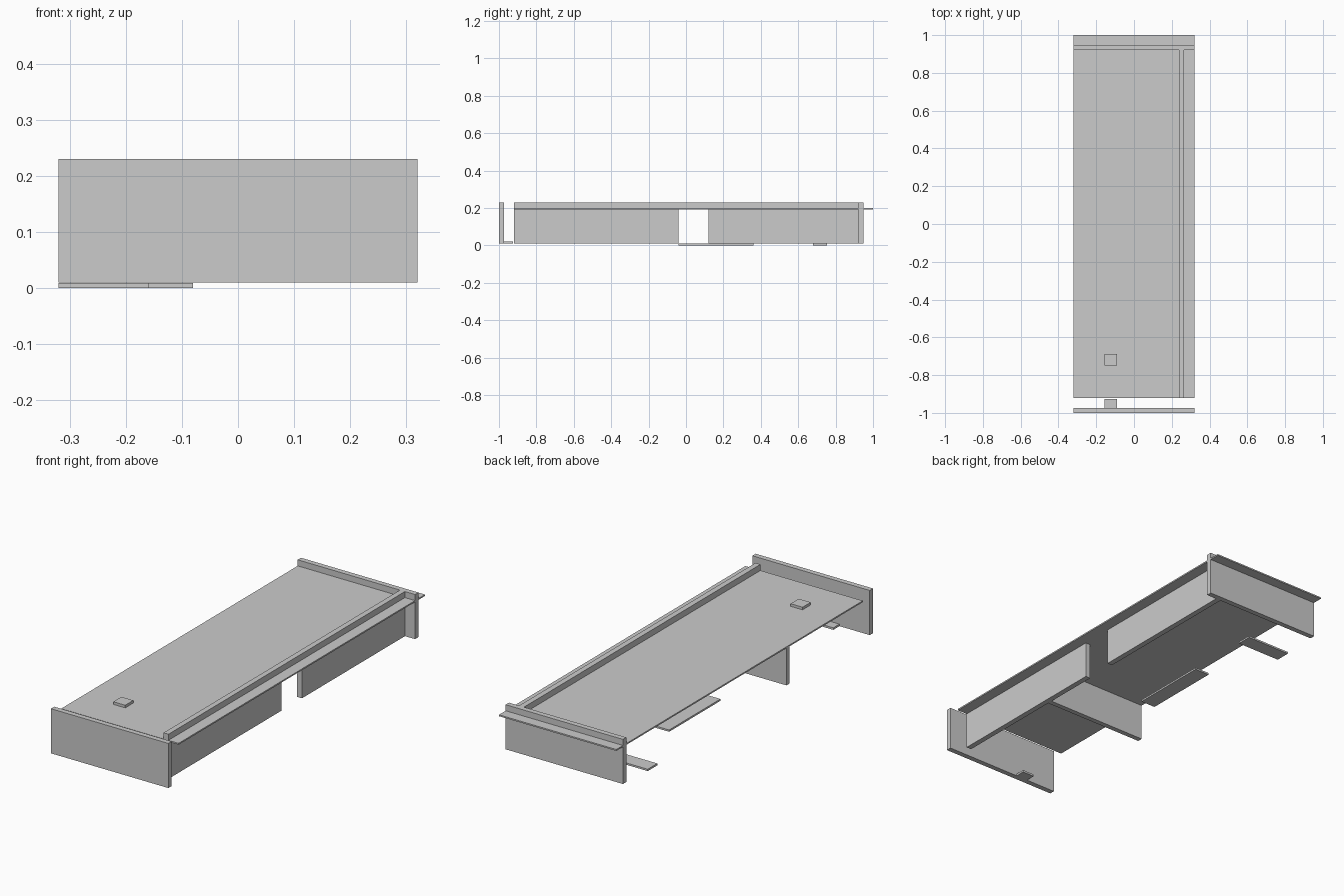
import bpy
import bmesh

if "Cube" in bpy.data.objects:
    bpy.data.objects.remove(bpy.data.objects["Cube"])

grey = bpy.data.materials.new("light grey")
grey.diffuse_color = (0.6, 0.6, 0.6, 1)
grey.use_nodes = True
grey.node_tree.nodes["Principled BSDF"].inputs["Base Color"].default_value = grey.diffuse_color


def finish(name, bm):
    bmesh.ops.recalc_face_normals(bm, faces=bm.faces)
    mesh = bpy.data.meshes.new(name)
    bm.to_mesh(mesh)
    bm.free()
    mesh.materials.append(grey)
    obj = bpy.data.objects.new(name, mesh)
    bpy.context.collection.objects.link(obj)
    return obj


def box(name, xs, ys, zs):
    """Axis-aligned block given by its extents."""
    bm = bmesh.new()
    bmesh.ops.create_cube(bm, size=1)
    for v in bm.verts:
        v.co = [r[0] if c < 0 else r[1] for c, r in zip(v.co, (xs, ys, zs))]
    return finish(name, bm)


def side_wall(name, x0, x1, outline):
    """Wall extruded along x from a y-z outline."""
    bm = bmesh.new()
    face = bm.faces.new([bm.verts.new((x0, y, z)) for y, z in outline])
    ext = bmesh.ops.extrude_face_region(bm, geom=[face])
    for v in ext["geom"]:
        if isinstance(v, bmesh.types.BMVert):
            v.co.x = x1
    return finish(name, bm)


W = (-0.32, 0.32)
BASE, DECK, TOP = 0.01, 0.2, 0.23

# Thin deck and the end walls
box("deck", W, (-0.92, 1.0), (0.193, DECK))
box("front_wall", W, (-1.0, -0.974), (BASE, TOP))
box("back_wall", W, (0.922, 0.948), (BASE, TOP))

# Long wall with a doorway that reaches up to the deck
side_wall("long_wall", 0.238, 0.265, [
    (-0.92, BASE), (-0.04, BASE), (-0.04, 0.195), (0.12, 0.195),
    (0.12, BASE), (0.922, BASE), (0.922, TOP), (-0.92, TOP)])

# Cross wall below the deck
box("cross_wall", (-0.32, 0.238), (-0.35, -0.325), (BASE, 0.193))

# Low floor plates
box("long_floor_plate", (-0.16, -0.08), (-0.04, 0.36), (0, 0.009))
box("small_floor_plate", (-0.32, -0.08), (0.68, 0.755), (0, 0.009))

# Cap on the deck and tab on the inside of the front wall
box("deck_cap", (-0.155, -0.09), (-0.75, -0.687), (DECK, 0.213))
box("front_tab", (-0.155, -0.09), (-0.974, -0.926), (BASE, 0.02))
